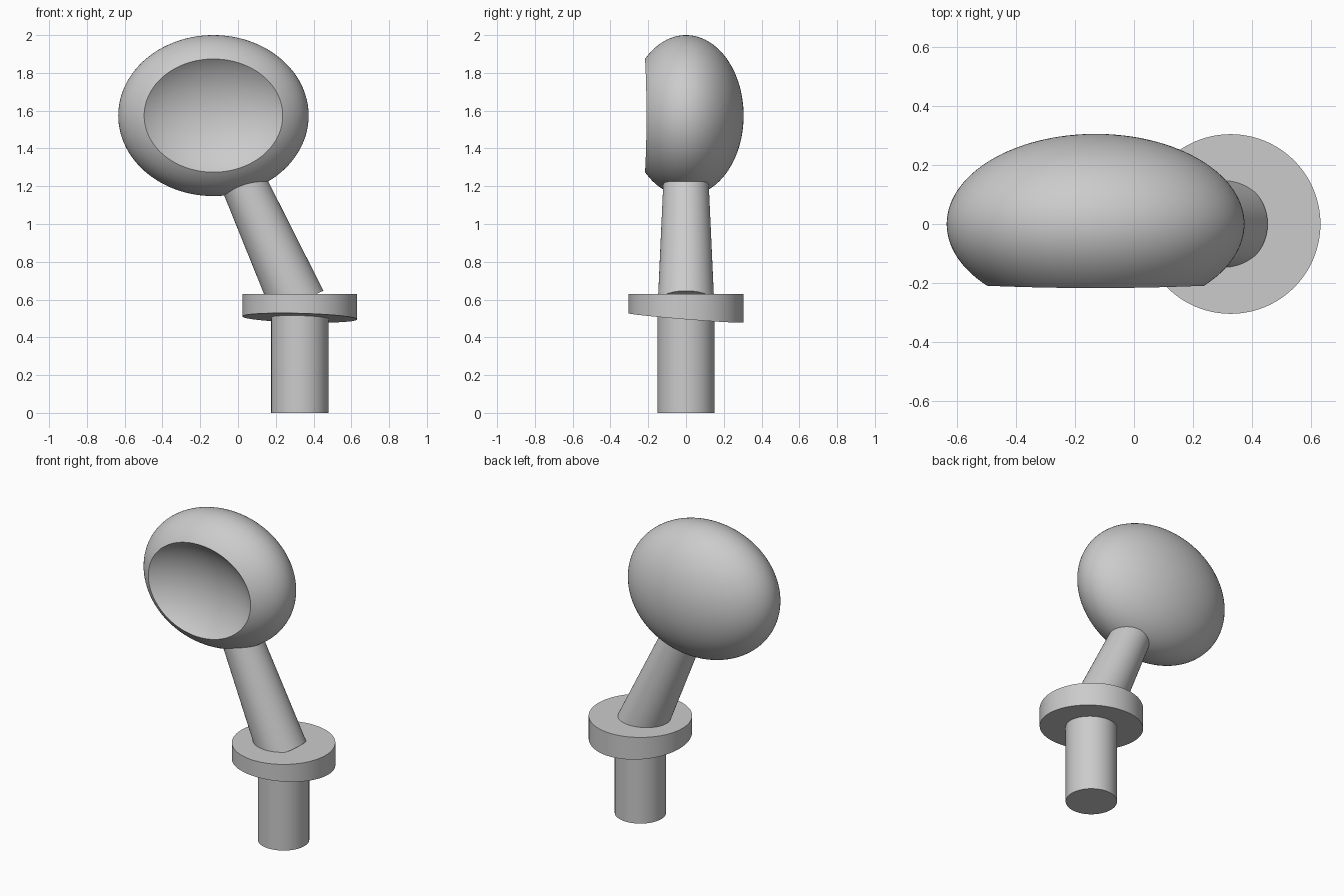
import bpy
import bmesh
from mathutils import Matrix, Vector

if "Cube" in bpy.data.objects:
    bpy.data.objects.remove(bpy.data.objects["Cube"], do_unlink=True)

GREY = (0.6, 0.6, 0.6, 1.0)
grey = bpy.data.materials.new("plain_grey")
grey.use_nodes = True
grey.diffuse_color = GREY
grey.node_tree.nodes["Principled BSDF"].inputs["Base Color"].default_value = GREY

POST_X = 0.327


def finish(name, bm):
    mesh = bpy.data.meshes.new(name)
    bm.to_mesh(mesh)
    bm.free()
    mesh.materials.append(grey)
    obj = bpy.data.objects.new(name, mesh)
    bpy.context.collection.objects.link(obj)
    return obj


def rod(name, start, end, r_start, r_end, sides=96):
    """Closed round bar, optionally tapered, between two points."""
    start, end = Vector(start), Vector(end)
    axis = end - start
    turn = axis.to_track_quat("Z", "Y").to_matrix().to_4x4()
    bm = bmesh.new()
    bmesh.ops.create_cone(bm, cap_ends=True, segments=sides, radius1=r_start,
                          radius2=r_end, depth=axis.length,
                          matrix=Matrix.Translation((start + end) / 2) @ turn)
    return finish(name, bm)


def ellipsoid(name, centre, radii):
    """Ellipsoid with its poles along the y axis."""
    bm = bmesh.new()
    place = Matrix.Translation(centre) @ Matrix.Diagonal((*radii, 1))
    bmesh.ops.create_uvsphere(bm, u_segments=128, v_segments=64, radius=1,
                              matrix=place @ Matrix.Rotation(1.5708, 4, "X"))
    return finish(name, bm)


def smooth(obj):
    bpy.ops.object.select_all(action="DESELECT")
    obj.select_set(True)
    bpy.context.view_layer.objects.active = obj
    bpy.ops.object.shade_smooth_by_angle(angle=0.5)


# Post, running up into the flange
post = rod("post", (POST_X, 0, 0), (POST_X, 0, 0.56), 0.151, 0.151)

# Flange, flat on top with a slightly slanted underside
flange = rod("flange", (POST_X, 0, 0.5), (POST_X, 0, 0.63), 0.304, 0.304)
for v in flange.data.vertices:
    if v.co.z < 0.55:
        v.co.z = 0.503 - 0.08 * v.co.y - 0.026 * (v.co.x - POST_X)


# Leaning tapered arm, buried at both ends
def arm_point(z):
    return (0.296 - 0.4535 * (z - 0.63), 0, z)


def arm_radius(z):
    return 0.147 - 0.0456 * (z - 0.63)


arm = rod("arm", arm_point(0.585), arm_point(1.33), arm_radius(0.585), arm_radius(1.33))

# Egg-shaped head with a shallow dish scooped from its front
head = ellipsoid("head", (-0.13, 0, 1.574), (0.504, 0.305, 0.426))
cutter = ellipsoid("dish_cutter", (-0.13, -0.44, 1.574), (0.507, 0.335, 0.402))
cutter.hide_render = True
scoop = head.modifiers.new("scoop", "BOOLEAN")
scoop.operation = "DIFFERENCE"
scoop.solver = "EXACT"
scoop.object = cutter
bpy.context.view_layer.objects.active = head
bpy.ops.object.modifier_apply(modifier=scoop.name)
bpy.data.objects.remove(cutter, do_unlink=True)

for part in (post, flange, arm, head):
    smooth(part)
